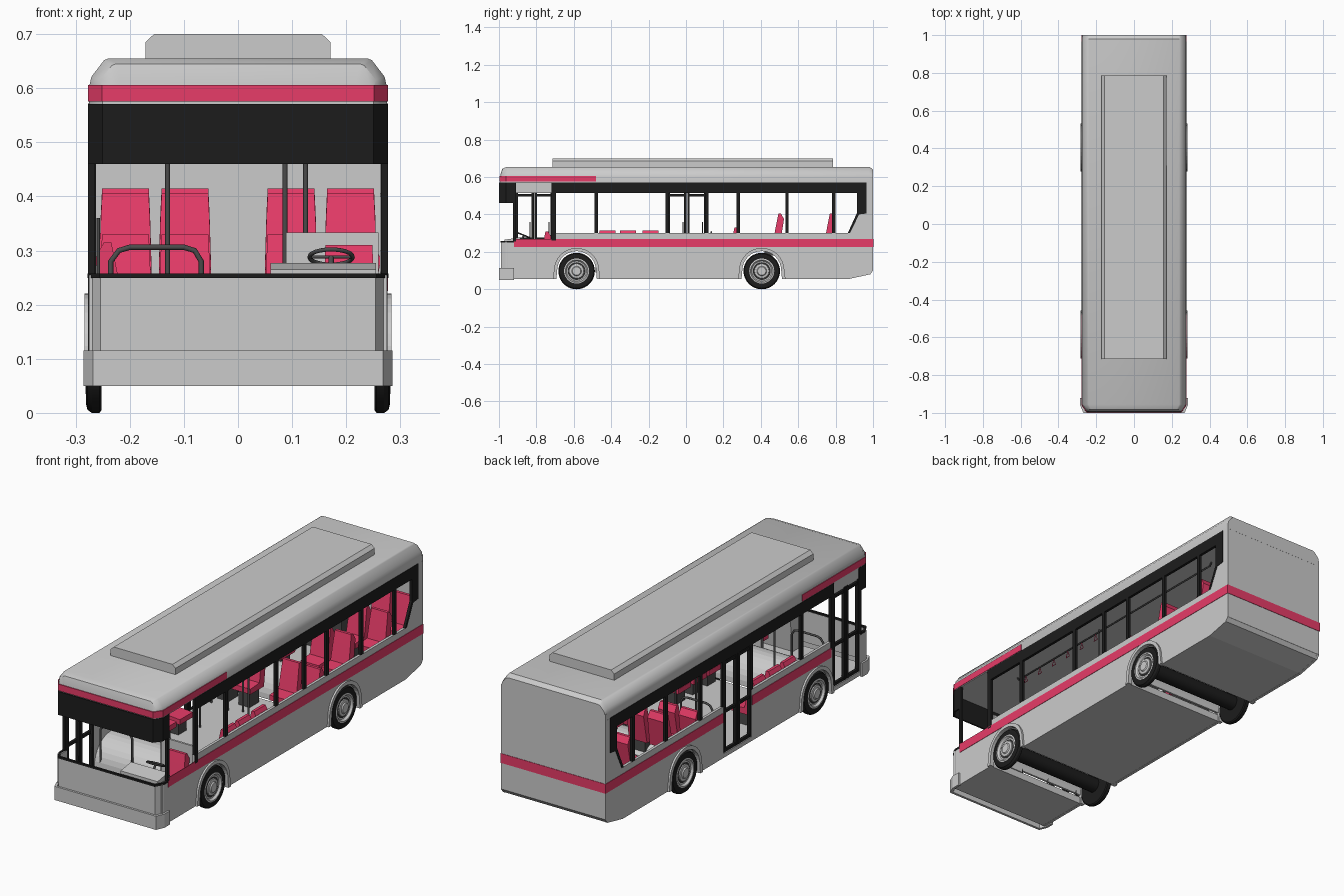
import bpy, bmesh, math
from mathutils import Matrix, Vector

if "Cube" in bpy.data.objects:
    bpy.data.objects.remove(bpy.data.objects["Cube"])


def material(name, r, g, b):
    m = bpy.data.materials.new(name)
    m.diffuse_color = (r, g, b, 1)
    m.use_nodes = True
    m.node_tree.nodes["Principled BSDF"].inputs["Base Color"].default_value = m.diffuse_color
    return m


PINK = material("pink", 0.80, 0.045, 0.14)
BLACK = material("black", 0.012, 0.012, 0.012)
DARK = material("dark_grey", 0.07, 0.07, 0.07)


def finish(name, bm, mat=None, smooth=False):
    bmesh.ops.recalc_face_normals(bm, faces=bm.faces)
    me = bpy.data.meshes.new(name)
    bm.to_mesh(me)
    bm.free()
    ob = bpy.data.objects.new(name, me)
    bpy.context.collection.objects.link(ob)
    if mat:
        me.materials.append(mat)
    if smooth:
        bpy.ops.object.select_all(action='DESELECT')
        ob.select_set(True)
        bpy.context.view_layer.objects.active = ob
        bpy.ops.object.shade_smooth_by_angle(angle=0.6)
    return ob


def prism(name, pts, axis, a, b, mat=None):
    """Extrude a 2D outline along an axis from a to b."""
    def to3(p):
        return {'x': (a, p[0], p[1]), 'y': (p[0], a, p[1]), 'z': (p[0], p[1], a)}[axis]
    bm = bmesh.new()
    f = bm.faces.new([bm.verts.new(to3(p)) for p in pts])
    ext = bmesh.ops.extrude_face_region(bm, geom=[f])
    d = Vector([(b - a) * (axis == k) for k in 'xyz'])
    bmesh.ops.translate(bm, vec=d, verts=[v for v in ext['geom'] if isinstance(v, bmesh.types.BMVert)])
    return finish(name, bm, mat)


def box(name, x0, x1, y0, y1, z0, z1, mat=None):
    return prism(name, [(x0, y0), (x1, y0), (x1, y1), (x0, y1)], 'z', z0, z1, mat)


def wrap(name, path, z0, z1, mat=None, t=0.008):
    """Thin vertical wall following a plan path."""
    bm = bmesh.new()
    cols = [(bm.verts.new((x, y, z0)), bm.verts.new((x, y, z1))) for x, y in path]
    for (a, b), (c, d) in zip(cols, cols[1:]):
        bm.faces.new((a, c, d, b))
    ob = finish(name, bm, mat)
    mod = ob.modifiers.new("thickness", 'SOLIDIFY')
    mod.thickness, mod.offset, mod.use_even_offset = t, 0, True
    return ob


def nose(w, y, back, cut=0.025):
    """U-shaped plan path around the front of the bus."""
    right = [(w, back), (w, y + 0.035), (w - cut, y)]
    return right + [(-px, py) for px, py in reversed(right)]


def lathe(name, prof, y, z, side, mat=None, n=32):
    """Spin (radius, x) profile about the x axis."""
    bm = bmesh.new()
    rings = [[bm.verts.new((side * x, y + r * math.cos(2 * math.pi * i / n),
                            z + r * math.sin(2 * math.pi * i / n))) for i in range(n)] for r, x in prof]
    for p, q in zip(rings, rings[1:]):
        for i in range(n):
            bm.faces.new((p[i], p[(i + 1) % n], q[(i + 1) % n], q[i]))
    bm.faces.new(rings[0])
    bm.faces.new(rings[-1])
    return finish(name, bm, mat, True)


def tube(name, pts, r=0.004, mat=DARK, cyclic=False):
    cu = bpy.data.curves.new(name, 'CURVE')
    cu.dimensions, cu.bevel_depth, cu.bevel_resolution, cu.use_fill_caps = '3D', r, 2, True
    sp = cu.splines.new('POLY')
    sp.points.add(len(pts) - 1)
    for q, p in zip(sp.points, pts):
        q.co = (*p, 1)
    sp.use_cyclic_u = cyclic
    ob = bpy.data.objects.new(name, cu)
    bpy.context.collection.objects.link(ob)
    cu.materials.append(mat)
    bpy.ops.object.select_all(action='DESELECT')
    ob.select_set(True)
    bpy.context.view_layer.objects.active = ob
    bpy.ops.object.convert(target='MESH')


def arc(cy, r, n=16, cz=0.1):
    return [(cy - r * math.cos(math.pi * i / n), cz + r * math.sin(math.pi * i / n)) for i in range(n + 1)]


AXLES = (-0.585, 0.405)
PILLARS = (-0.48, -0.10, 0.11, 0.28, 0.54, 0.79)

# Side walls with wheel arches, door openings on the -x side
bottom = [(-0.965, 0.055)]
for cy in AXLES:
    bottom += [(cy - 0.11, 0.055)] + arc(cy, 0.11) + [(cy + 0.11, 0.055)]
bottom += [(0.87, 0.055), (0.985, 0.08), (1.0, 0.10), (1.0, 0.57), (0.965, 0.57),
           (0.965, 0.405), (0.925, 0.40), (0.875, 0.30)]
doors = [(0.11, 0.30), (0.11, 0.075), (-0.10, 0.075), (-0.10, 0.30), (-0.71, 0.30),
         (-0.71, 0.075), (-0.915, 0.075), (-0.915, 0.255), (-0.965, 0.255)]
prism("right_side_wall", bottom + [(-0.72, 0.30), (-0.72, 0.26), (-0.965, 0.255)], 'x', 0.262, 0.275)
prism("left_side_wall", bottom + doors, 'x', -0.275, -0.262)

# Window frames and pillars
for s in (1, -1):
    a, b = s * 0.264, s * 0.277
    box("window_header", a, b, -0.72, 0.965, 0.515, 0.572, BLACK)
    prism("rear_window_edge", [(0.915, 0.516), (0.965, 0.516), (0.965, 0.405), (0.925, 0.40),
                               (0.877, 0.30), (0.865, 0.30), (0.915, 0.41)], 'x', a, b, BLACK)
    box("front_window_pillar", a, b, -0.72, -0.695, 0.26, 0.516, BLACK)
    box("corner_pillar", a, b, -0.925, -0.91, 0.255, 0.572, BLACK)
    for y in PILLARS:
        box("window_pillar", a, b, y - 0.009, y + 0.009, 0.30, 0.516, BLACK)

# Rear wall, floor slabs and raised rear deck
box("rear_wall", -0.2745, 0.2745, 0.985, 0.9995, 0.10, 0.60)
for y0, y1 in ((-0.965, -0.70), (-0.47, 0.29)):
    box("floor", -0.263, 0.263, y0, y1, 0.056, 0.09)
prism("rear_floor", [(0.52, 0.056), (0.87, 0.056), (0.985, 0.081), (0.999, 0.10), (0.999, 0.18), (0.52, 0.18)],
      'x', -0.263, 0.263)

# Roof: cross-section rings swept from front to back
section = [(1, 0), (1, 0.38), (0.985, 0.6), (0.90, 0.96), (0.87, 1)]
section += [(-x, h) for x, h in reversed(section)]
bm = bmesh.new()
rings = [[bm.verts.new((x * w, y, 0.57 + h * (top - 0.57))) for x, h in section] for y, w, top in
         ((-0.993, 0.25, 0.61), (-0.982, 0.259, 0.645), (-0.955, 0.275, 0.655), (0.98, 0.275, 0.655), (1, 0.273, 0.64))]
for p, q in zip(rings, rings[1:]):
    for i in range(len(p)):
        j = (i + 1) % len(p)
        bm.faces.new((p[i], p[j], q[j], q[i]))
bm.faces.new(rings[0])
bm.faces.new(rings[-1])
finish("roof", bm, None, True)
prism("roof_pod", [(-0.171, 0.65), (0.171, 0.65), (0.171, 0.685), (0.155, 0.70), (-0.155, 0.70), (-0.171, 0.685)],
      'y', -0.715, 0.785)

# Front panels, bumper and painted stripes
wrap("front_panel", nose(0.272, -0.986, -0.92, 0.02), 0.10, 0.25)
wrap("windscreen_sill", nose(0.273, -0.988, -0.92, 0.02), 0.249, 0.258, BLACK, 0.010)
wrap("bumper", nose(0.279, -0.994, -0.92, 0.015), 0.05, 0.115, None, 0.012)
wrap("destination_panel", nose(0.273, -0.995, -0.92), 0.46, 0.571, BLACK)
wrap("upper_stripe", nose(0.275, -0.996, -0.48), 0.575, 0.606, PINK, 0.004)
wrap("lower_stripe", [(0.2755, -0.92), (0.2755, 1), (-0.2755, 1), (-0.2755, 0.115)], 0.225, 0.27, PINK, 0.003)
wrap("left_stripe", [(-0.2755, -0.70), (-0.2755, -0.105)], 0.225, 0.27, PINK, 0.003)

# Double-leaf doors
for y0, y1 in ((-0.912, -0.712), (-0.098, 0.108)):
    ym = (y0 + y1) / 2
    for a, b in ((y0, ym - 0.002), (ym + 0.002, y1)):
        for p in (a, b - 0.013):
            box("door_post", -0.277, -0.262, p, p + 0.013, 0.08, 0.52, BLACK)
        for z in (0.08, 0.265, 0.497):
            box("door_rail", -0.276, -0.263, a + 0.013, b - 0.013, z, z + 0.013, BLACK)
        tube("door_handle", [(-0.258, b - 0.02, 0.20), (-0.258, b - 0.02, 0.36)], 0.003)
box("door_mechanism_cover", -0.272, -0.245, -0.91, -0.72, 0.515, 0.572)

# Wheels, arches and axles
for cy in AXLES:
    tunnel = arc(cy, 0.122) + arc(cy, 0.112)[::-1]
    prism("wheel_well", tunnel, 'x', -0.262, 0.262)
    lathe("axle", [(0.035, -0.25), (0.035, 0.25)], cy, 0.098, 1, BLACK, 20)
    for s in (1, -1):
        flare = [(cy - 0.127, 0.055)] + arc(cy, 0.121) + [(cy + 0.127, 0.055), (cy + 0.108, 0.055)]
        flare += arc(cy, 0.104)[::-1] + [(cy - 0.108, 0.055)]
        prism("wheel_arch", flare, 'x', s * 0.262, s * 0.284)
        lathe("tyre", [(0.06, 0.252), (0.092, 0.252), (0.0975, 0.256), (0.0975, 0.270), (0.092, 0.278),
                       (0.080, 0.281), (0.066, 0.279), (0.064, 0.268)], cy, 0.0975, s, BLACK, 40)
        lathe("rim", [(0.067, 0.266), (0.067, 0.280), (0.060, 0.282), (0.053, 0.272)], cy, 0.0975, s)
        lathe("rim_recess", [(0.052, 0.270), (0.044, 0.2735), (0.040, 0.2725)], cy, 0.0975, s, DARK)
        lathe("hub", [(0.040, 0.270), (0.038, 0.277), (0.026, 0.279), (0.022, 0.284)], cy, 0.0975, s)


# Seats: L-shaped profile narrowing to the top, on a pedestal
def seat(x, y, top, turn=0.0, foot=0.09):
    prof = [(0.012, 0), (0.028, -0.03), (0.012, -0.165), (-0.09, -0.165), (-0.09, -0.14),
            (-0.022, -0.135), (-0.012, -0.05), (-0.002, 0)]
    ob = prism("seat", prof, 'x', -0.048, 0.048, PINK)
    for v in ob.data.vertices:
        v.co.x *= 1 + min(0, -0.1 * (v.co.z + 0.1) / 0.1)if v.co.z > -0.1 else 1
        if v.co.z > -0.1:
            v.co.y += 0.006
    ped = box("seat_pedestal", -0.03, 0.03, -0.07, 0.0, foot - top, -0.164, DARK)
    for o in (ob, ped):
        o.data.transform(Matrix.Translation((x, y, top)) @ Matrix.Rotation(turn, 4, 'Z'))


for y, top, foot in ((0.255, 0.33, 0.09), (0.49, 0.405, 0.18), (0.765, 0.405, 0.18), (0.945, 0.415, 0.18)):
    for x in (-0.208, -0.098, 0.098, 0.208):
        seat(x, y, top, 0, foot)
for y in (-0.42, -0.31, -0.19):
    seat(0.23, y, 0.315, -math.pi / 2)
    seat(-0.23, y, 0.315, math.pi / 2)

# Driver's cab
seat(0.205, -0.755, 0.31)
box("cab_partition", 0.09, 0.26, -0.705, -0.695, 0.09, 0.333)
prism("dashboard", [(-0.97, 0.09), (-0.89, 0.09), (-0.87, 0.25), (-0.89, 0.277), (-0.97, 0.265)], 'x', 0.06, 0.255)
wheel = [(0.172 + 0.04 * math.cos(t), -0.865 + 0.034 * math.sin(t), 0.288 + 0.014 * math.sin(-t))
         for t in [i * math.pi / 12 for i in range(24)]]
tube("steering_wheel", wheel, 0.004, DARK, True)
tube("steering_column", [(0.172, -0.865, 0.288), (0.172, -0.89, 0.25)], 0.005)
tube("steering_spoke", [wheel[0], wheel[12]], 0.003)

# Handrails and hanging straps
for x, y in ((-0.13, -0.48), (0.087, -0.70), (0.125, -0.10), (-0.13, 0.11), (-0.13, -0.10)):
    tube("pole", [(x, y, 0.09), (x, y, 0.572)], 0.0045)
for y in (-0.70, 0.135):
    tube("grab_loop", [(-0.235, y, 0.09), (-0.235, y, 0.28), (-0.22, y, 0.30), (-0.20, y, 0.306),
                       (-0.10, y, 0.306), (-0.08, y, 0.30), (-0.068, y, 0.28), (-0.068, y, 0.09)], 0.005)
for x in (-0.13, 0.13):
    tube("ceiling_rail", [(x, -0.68, 0.572), (x, -0.67, 0.555), (x, 0.70, 0.555), (x, 0.71, 0.572)])
    for i in range(6):
        y = -0.62 + i * 0.1
        tube("hanging_strap", [(x, y, 0.553), (x, y - 0.012, 0.522), (x, y + 0.012, 0.522)], 0.002, PINK, True)
